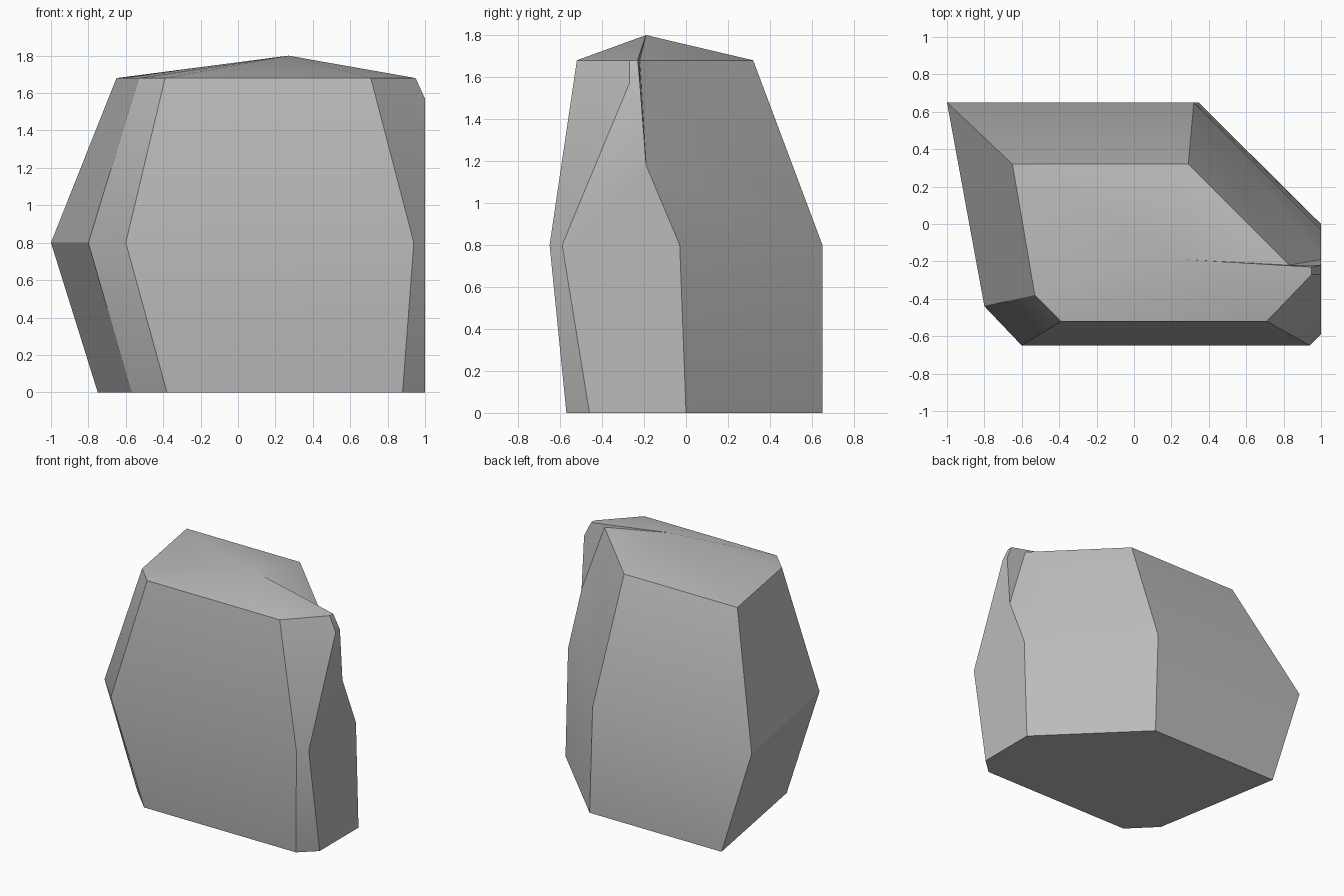
import bpy
import bmesh
import math

default = bpy.data.objects.get("Cube")
if default:
    bpy.data.objects.remove(default, do_unlink=True)

# Single stone colour
stone = bpy.data.materials.new("stone grey")
stone.use_nodes = True
stone.diffuse_color = (0.5, 0.5, 0.5, 1)
stone.node_tree.nodes["Principled BSDF"].inputs["Base Color"].default_value = stone.diffuse_color

bm = bmesh.new()


def ring(height, points):
    return [bm.verts.new((x, y, height)) for x, y in points]


def strip(lower, upper, indices):
    """Join matching corners of two rings with side faces."""
    for i in indices:
        j = (i + 1) % len(lower)
        bm.faces.new((lower[i], lower[j], upper[j], upper[i]))


# Horizontal outlines, from the back left corner round by the front
base = ring(0, [(-.75, .65), (-.57, -.38), (-.38, -.57), (.88, -.57),
                (1, -.46), (1, 0), (.345, .65)])
waist = ring(.8, [(-1, .65), (-.8, -.44), (-.6, -.65), (.94, -.65),
                  (1, -.59), (1, -.03), (.32, .65)])
rim = ring(1.68, [(-.65, .32), (-.53, -.38), (-.39, -.52), (.71, -.52),
                  (.95, -.27), (.95, -.23), (.83, -.22), (.29, .32)])

# Chipped shoulder on the flat side
shoulder_front = bm.verts.new((1, -.27, 1.57))
shoulder_back = bm.verts.new((1, -.22, 1.57))
notch = bm.verts.new((1, -.19, 1.18))
peak = bm.verts.new((.27, -.19, 1.8))

# Underside and lower sides
bm.faces.new(list(reversed(base)))
strip(base, waist, range(len(base)))

# Upper sides: left, front and back
strip(waist, rim, range(3))
bm.faces.new((waist[6], waist[0], rim[0], rim[7]))

# Upper sides around the chipped shoulder
bm.faces.new((waist[3], waist[4], shoulder_front, rim[4], rim[3]))
bm.faces.new((waist[4], waist[5], notch, shoulder_back, shoulder_front))
bm.faces.new((shoulder_front, shoulder_back, rim[5], rim[4]))
bm.faces.new((shoulder_back, notch, rim[6], rim[5]))
bm.faces.new((waist[5], waist[6], rim[7], rim[6], notch))

# Low peaked cap
for a, b in zip(rim, rim[1:] + rim[:1]):
    bm.faces.new((a, b, peak))

bmesh.ops.recalc_face_normals(bm, faces=bm.faces)
mesh = bpy.data.meshes.new("boulder")
bm.to_mesh(mesh)
bm.free()
mesh.materials.append(stone)

boulder = bpy.data.objects.new("boulder", mesh)
bpy.context.collection.objects.link(boulder)

# Soft shading across shallow bends, crisp edges elsewhere
for other in bpy.context.selected_objects:
    other.select_set(False)
boulder.select_set(True)
bpy.context.view_layer.objects.active = boulder
bpy.ops.object.shade_smooth_by_angle(angle=math.radians(32))
